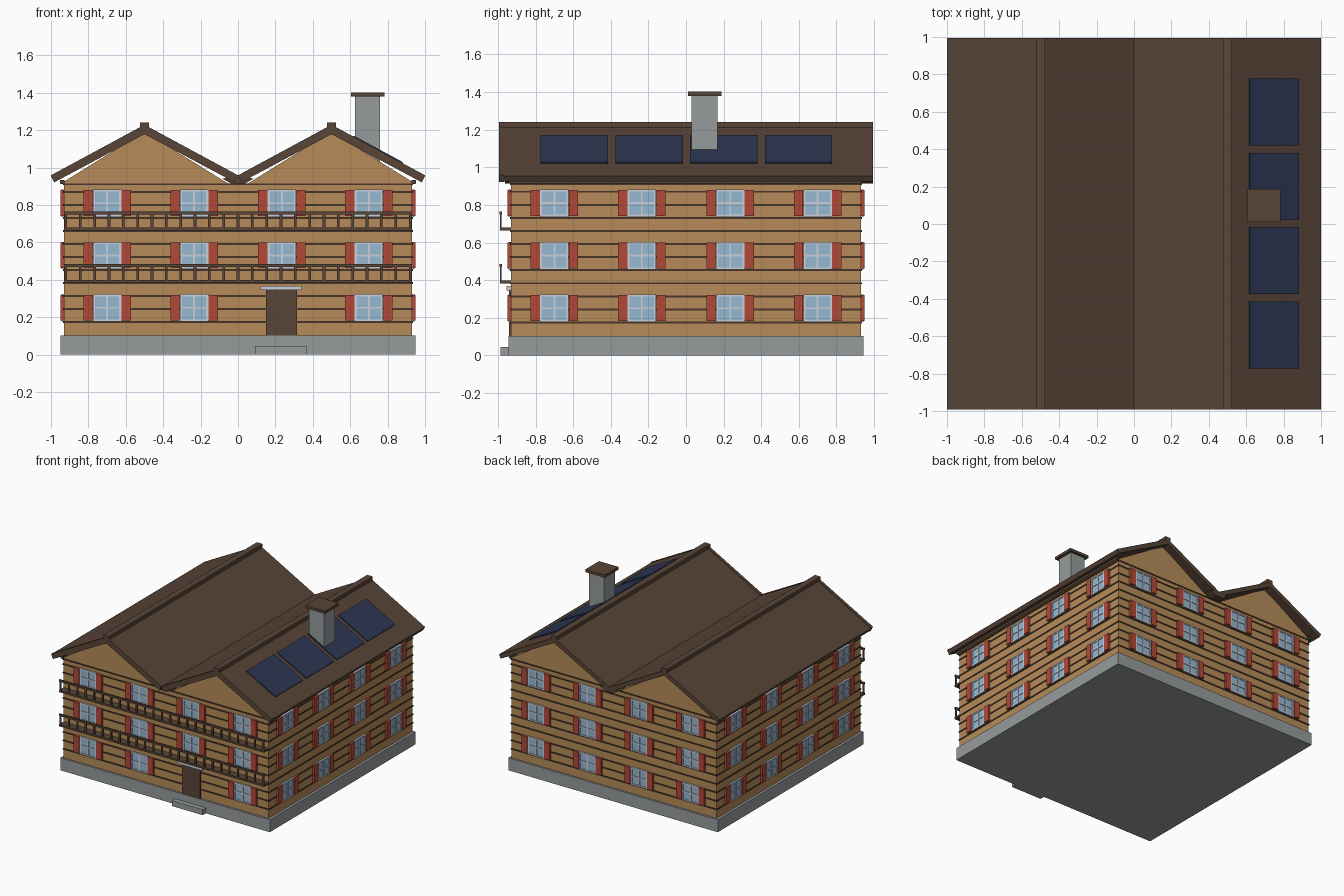
import bpy, bmesh, math
from mathutils import Matrix, Vector

if "Cube" in bpy.data.objects:
    bpy.data.objects.remove(bpy.data.objects["Cube"])

COLOURS = {
    "timber": (0.47, 0.26, 0.10), "dark_groove": (0.062, 0.036, 0.021),
    "roof_brown": (0.098, 0.059, 0.038), "stone_grey": (0.31, 0.33, 0.335),
    "shutter_red": (0.45, 0.066, 0.04), "glass_blue": (0.30, 0.48, 0.65),
    "frame_white": (0.61, 0.63, 0.70), "solar_blue": (0.026, 0.037, 0.085),
}
MATS = {}
for name, c in COLOURS.items():
    MATS[name] = bpy.data.materials.new(name)
    MATS[name].diffuse_color = (*c, 1)


def finish(name, bm, mat):
    bmesh.ops.recalc_face_normals(bm, faces=bm.faces)
    me = bpy.data.meshes.new(name)
    bm.to_mesh(me)
    bm.free()
    me.materials.append(MATS[mat])
    bpy.context.collection.objects.link(bpy.data.objects.new(name, me))


def boxes(name, mat, items):
    """items: (x0, x1, y0, y1, z0, z1, matrix or None)"""
    bm = bmesh.new()
    for x0, x1, y0, y1, z0, z1, m in items:
        t = Matrix.Translation(((x0 + x1) / 2, (y0 + y1) / 2, (z0 + z1) / 2))
        s = Matrix.Diagonal((x1 - x0, y1 - y0, z1 - z0, 1))
        bmesh.ops.create_cube(bm, size=1, matrix=(m or Matrix()) @ t @ s)
    finish(name, bm, mat)


def prisms(name, mat, profiles, y0, y1):
    """Extrude x-z profiles along y."""
    bm = bmesh.new()
    for pts in profiles:
        f = bm.faces.new([bm.verts.new((x, y0, z)) for x, z in pts])
        r = bmesh.ops.extrude_face_region(bm, geom=[f])
        vs = [v for v in r["geom"] if isinstance(v, bmesh.types.BMVert)]
        bmesh.ops.translate(bm, verts=vs, vec=(0, y1 - y0, 0))
    finish(name, bm, mat)


W = 0.93
# Base and walls
boxes("foundation", "stone_grey", [(-0.95, 0.95, -0.945, 0.945, 0, 0.102, None)])
boxes("door_step", "stone_grey", [(0.09, 0.37, -0.985, -0.94, 0, 0.045, None)])
boxes("walls", "timber", [(-W, W, -W, W, 0.10, 0.912, None)])
boxes("plank_grooves", "dark_groove",
      [(-W - 0.005, W + 0.005, -W - 0.005, W + 0.005, z - 0.005, z + 0.005, None)
       for z in [0.175 + 0.0695 * i for i in range(11)] + [0.911]])

# Gable ends under the two roofs
prisms("gables", "timber",
       [[(s * 0.5 - 0.45, 0.913), (s * 0.5 + 0.45, 0.913), (s * 0.5, 1.192)]
        for s in (-1, 1)], -W, W)

# Windows and shutters on all four walls
glass, frames, shutters = [], [], []
for side in range(4):
    m = Matrix.Rotation(side * math.pi / 2, 4, 'Z')
    for floor in range(3):
        for u in (-0.70, -0.235, 0.235, 0.70):
            if side == 0 and floor == 0 and u == 0.235:
                continue  # the door goes here
            z = 0.178 + 0.2795 * floor
            h, hw = 0.145, 0.076
            y = -W
            glass.append((u - hw, u + hw, y - 0.008, y, z, z + h, m))
            for x0, x1, z0, z1 in [
                    (u - hw, u - hw + 0.011, z, z + h), (u + hw - 0.011, u + hw, z, z + h),
                    (u - hw, u + hw, z, z + 0.011), (u - hw, u + hw, z + h - 0.011, z + h),
                    (u - 0.005, u + 0.005, z, z + h),
                    (u - hw, u + hw, z + h / 2 - 0.005, z + h / 2 + 0.005)]:
                frames.append((x0, x1, y - 0.014, y, z0, z1, m))
            for s in (-1, 1):
                c = u + s * (hw + 0.026)
                shutters.append((c - 0.025, c + 0.025, y - 0.018, y, z + 0.005, z + h - 0.003, m))
boxes("window_glass", "glass_blue", glass)
boxes("window_frames", "frame_white", frames)
boxes("shutters", "shutter_red", shutters)

# Entrance
boxes("door", "roof_brown", [(0.15, 0.315, -W - 0.012, -W, 0.102, 0.345, None)])
boxes("door_canopy", "frame_white", [(0.12, 0.34, -W - 0.025, -W, 0.345, 0.368, None)])

# Two balconies along the front
parts = []
for z in (0.383, 0.663):
    parts.append((-0.93, 0.93, -0.99, -W, z, z + 0.016, None))
    parts.append((-0.93, 0.93, -0.992, -0.978, z + 0.086, z + 0.102, None))
    n = 25
    for i in range(n):
        x = -0.92 + 1.84 * i / (n - 1)
        parts.append((x - 0.007, x + 0.007, -0.99, -0.98, z, z + 0.09, None))
boxes("balconies", "roof_brown", parts)

# Double roof
YF, YB = -0.993, 0.995
TOP, SLOPE, T = 1.225, 0.54, 0.042


def roof_slope(s, side, lift=0.0, x1=0.5):
    a, b = s * 0.5, s * 0.5 + side * x1
    zb = TOP - SLOPE * x1
    return [(a, TOP + lift), (b, zb + lift), (b - side * 0.017 * (x1 >= 0.5), zb - T + 0.012 - lift),
            (a, TOP - T - lift)]


slopes = [(s, d) for s in (-1, 1) for d in (-1, 1)]
prisms("roof_slopes", "roof_brown", [roof_slope(s, d) for s, d in slopes], YF + 0.025, YB)
prisms("front_bargeboards", "roof_brown", [roof_slope(s, d, 0.004) for s, d in slopes], YF, YF + 0.025)
boxes("ridge_caps", "roof_brown",
      [(s * 0.5 - 0.025, s * 0.5 + 0.025, YF, YB, 1.205, 1.242, None) for s in (-1, 1)])
prisms("valley_gutter", "roof_brown",
       [[(-0.035, 0.913), (0.035, 0.913), (0.085, 0.942), (0, 0.95), (-0.085, 0.942)]], YF + 0.03, YB)
boxes("eave_plates", "roof_brown",
      [(s * 0.94 - 0.012, s * 0.94 + 0.012, -0.94, 0.935, 0.915, 0.934, None) for s in (-1, 1)])

# Solar panels lying on the right slope
tilt = Matrix.Translation((0.5, 0, TOP)) @ Matrix.Rotation(math.atan(SLOPE), 4, 'Y')
k = math.sqrt(1 + SLOPE ** 2)
boxes("solar_panels", "solar_blue",
      [(0.115 * k, 0.378 * k, y - 0.179, y + 0.179, 0, 0.009, tilt)
       for y in (-0.594, -0.196, 0.201, 0.598)])

# Chimney
boxes("chimney", "stone_grey", [(0.625, 0.76, 0.03, 0.168, 1.0, 1.385, None)])
boxes("chimney_cap", "roof_brown", [(0.605, 0.782, 0.01, 0.188, 1.38, 1.402, None)])

for m in bpy.data.materials:
    if m.users and not m.is_grease_pencil:
        m.use_nodes = True
        m.node_tree.nodes["Principled BSDF"].inputs["Base Color"].default_value = m.diffuse_color
